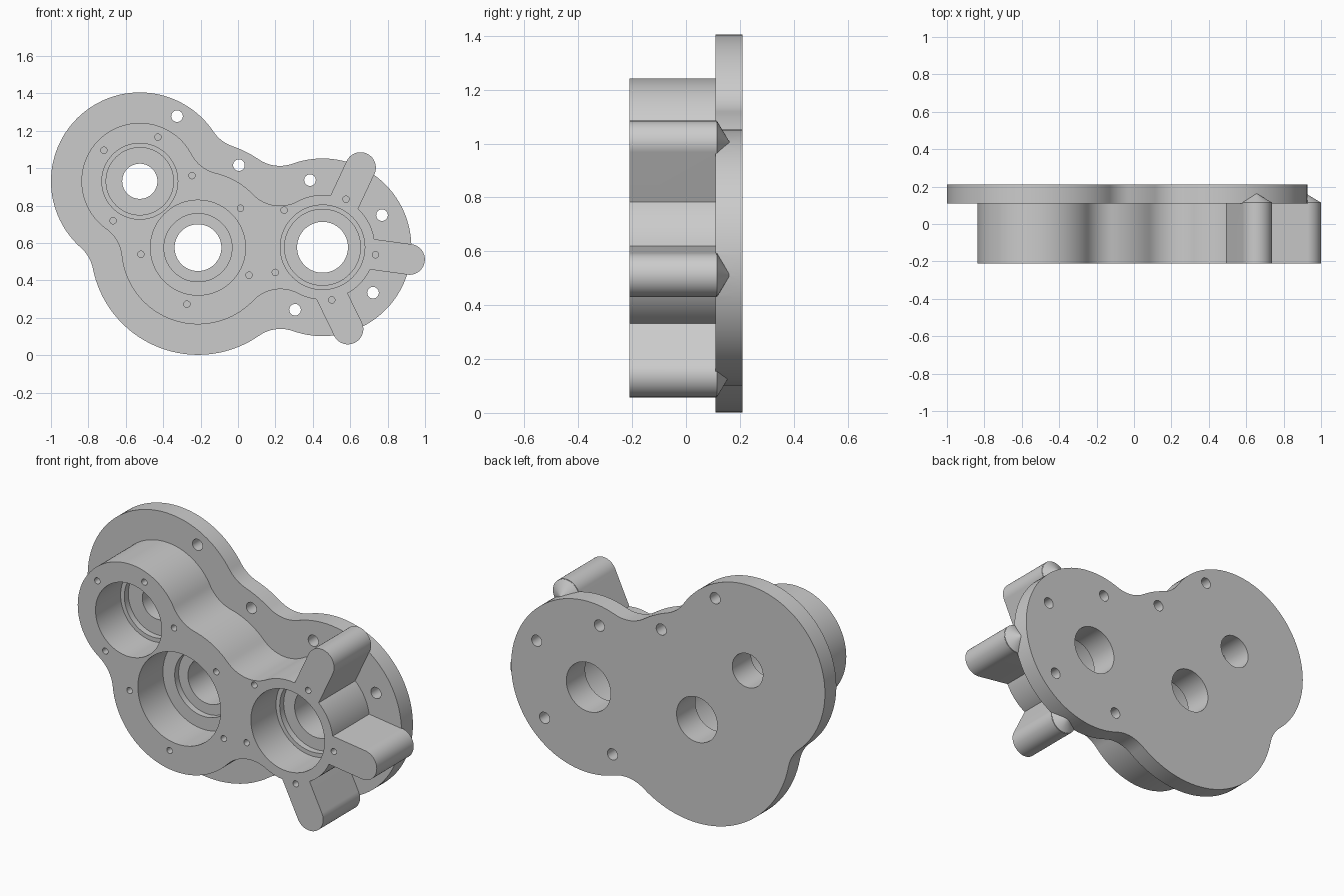
import bpy, bmesh
from math import sin, cos, pi, tau, atan2, sqrt, ceil
from mathutils import Vector

if "Cube" in bpy.data.objects:
    bpy.data.objects.remove(bpy.data.objects["Cube"])

FRONT, SEAM, BACK = -0.21, 0.11, 0.21
A, B, C = Vector((-0.525, 0.93)), Vector((-0.214, 0.575)), Vector((0.452, 0.577))


def finish(bm, name):
    bmesh.ops.recalc_face_normals(bm, faces=bm.faces[:])
    me = bpy.data.meshes.new(name)
    bm.to_mesh(me)
    bm.free()
    ob = bpy.data.objects.new(name, me)
    bpy.context.collection.objects.link(ob)
    return ob


def add_rings(bm, rings):
    """Closed solid through equal-length rings of 3D points."""
    vs = [[bm.verts.new(p) for p in r] for r in rings]
    n = len(vs[0])
    bm.faces.new(vs[0])
    bm.faces.new(vs[-1])
    for a, b in zip(vs, vs[1:]):
        for i in range(n):
            bm.faces.new((a[i], a[(i + 1) % n], b[(i + 1) % n], b[i]))


def prism(name, pts, y0, y1):
    bm = bmesh.new()
    add_rings(bm, [[(p[0], y, p[1]) for p in pts] for y in (y0, y1)])
    return finish(bm, name)


def add_lathe(bm, c, profile, n=72):
    """Turned solid along y; profile is (radius, y)."""
    add_rings(bm, [[(c[0] + r * cos(tau * i / n), y, c[1] + r * sin(tau * i / n))
                    for i in range(n)] for r, y in profile])


def arc(c, r, a0, a1):
    n = max(4, ceil(abs(a1 - a0) / (tau / 110)))
    return [c + r * Vector((cos(a0 + (a1 - a0) * i / n), sin(a0 + (a1 - a0) * i / n)))
            for i in range(n + 1)]


def angle(v):
    return atan2(v.y, v.x)


def outline(circles, f=0.2):
    """Chain of circles blended by concave fillets of radius f."""
    n = len(circles)
    fil = []
    for i in range(n):
        (p, rp), (q, rq) = circles[i], circles[(i + 1) % n]
        d = (q - p).length
        u = (q - p) / d
        t = ((rp + f) ** 2 - (rq + f) ** 2 + d * d) / (2 * d)
        h = sqrt((rp + f) ** 2 - t * t)
        fil.append(p + u * t + Vector((u.y, -u.x)) * h)
    pts = []
    for i in range(n):
        c, r = circles[i]
        a0, a1 = angle(fil[i - 1] - c), angle(fil[i] - c)
        pts += arc(c, r, a0, a0 + (a1 - a0) % tau)
        q = circles[(i + 1) % n][0]
        b0, b1 = angle(c - fil[i]), angle(q - fil[i])
        pts += arc(fil[i], f, b0, b0 - (b0 - b1) % tau)[1:-1]
    return pts


def boolean(target, tool, op):
    m = target.modifiers.new(op, 'BOOLEAN')
    m.operation, m.object, m.solver = op, tool, 'EXACT'
    bpy.context.view_layer.objects.active = target
    bpy.ops.object.modifier_apply(modifier=m.name)
    bpy.data.objects.remove(tool)


# Flange plate and raised housing body
housing = prism("gear_housing", outline([(C, 0.475), (B, 0.573), (A, 0.475), (B, 0.573)]), SEAM, BACK)
body = prism("body", outline([(C, 0.28), (B, 0.41), (A, 0.312), (B, 0.41)]), FRONT, SEAM + 0.04)

# Three rounded arms with conical back tips
R = 0.082
for start, tip in (((0.56, 0.80), (0.655, 1.003)),
                   ((0.69, 0.543), (0.917, 0.512)),
                   ((0.488, 0.345), (0.588, 0.14))):
    s, t = Vector(start), Vector(tip)
    d = (t - s).normalized()
    side = Vector((-d.y, d.x)) * R
    a = angle(d)
    arm = prism("arm", [s + side, s - side] + arc(t, R, a - pi / 2, a + pi / 2), FRONT, SEAM + 0.004)
    boolean(body, arm, 'UNION')
    bm = bmesh.new()
    add_lathe(bm, t, [(R - 0.002, 0.0), (R - 0.002, SEAM + 0.006), (0.001, 0.163)], 48)
    boolean(body, finish(bm, "arm_tip"), 'UNION')
boolean(housing, body, 'UNION')

# Stepped bearing pockets with through bores
bm = bmesh.new()
for c, pocket, recess, bore in ((A, 0.203, 0.18, 0.094), (B, 0.254, 0.182, 0.125), (C, 0.226, 0.203, 0.136)):
    add_lathe(bm, c, [(pocket, -0.3), (pocket, 0.01), (recess, 0.01), (recess, 0.045),
                      (bore, 0.045), (bore, 0.3)])

# Flange mounting holes
for c in ((-0.326, 1.278), (0.005, 1.016), (0.385, 0.936), (0.77, 0.749), (0.722, 0.334), (0.305, 0.243)):
    add_lathe(bm, c, [(0.031, 0.0), (0.031, 0.3)], 32)

# Blind cover screw holes; five evenly spaced around the right pocket
screws = [(-0.717, 1.096), (-0.428, 1.166), (-0.246, 0.96), (-0.668, 0.719), (-0.519, 0.54),
          (-0.273, 0.273), (0.013, 0.786), (0.059, 0.428)]
screws += [C + 0.286 * Vector((cos(a), sin(a))) for a in (1.117 + k * tau / 5 for k in range(5))]
for c in screws:
    add_lathe(bm, c, [(0.017, -0.3), (0.017, -0.09)], 20)
boolean(housing, finish(bm, "cutters"), 'DIFFERENCE')

bpy.ops.object.select_all(action='DESELECT')
housing.select_set(True)
bpy.context.view_layer.objects.active = housing
bpy.ops.object.shade_smooth_by_angle(angle=0.45)
